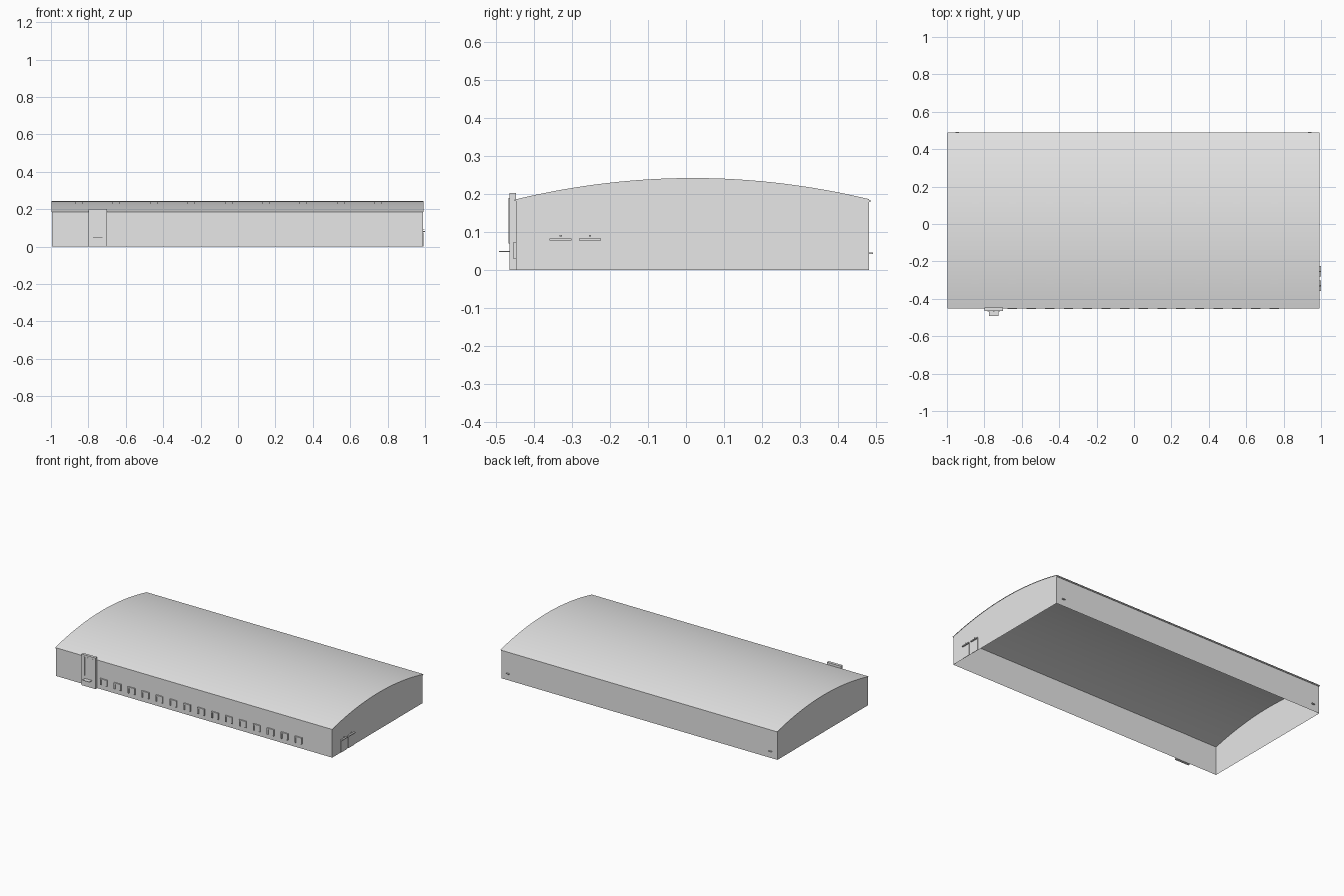
import bpy, bmesh

cube = bpy.data.objects.get("Cube")
if cube:
    bpy.data.objects.remove(cube, do_unlink=True)

grey = bpy.data.materials.new("light grey")
grey.use_nodes = True
grey.diffuse_color = (0.8, 0.8, 0.8, 1)
grey.node_tree.nodes["Principled BSDF"].inputs["Base Color"].default_value = (0.8, 0.8, 0.8, 1)

LEFT, RIGHT = 0.99, -0.995       # end walls
FRONT, BACK = -0.447, 0.482      # long walls
MID, HALF = 0.018, 0.47          # arch centre and half span
EAVE, RISE = 0.185, 0.057


def arch(y):
    return EAVE + RISE * (1 - ((y - MID) / HALF) ** 2)


def steps(a, b, n):
    return [a + (b - a) * i / n for i in range(n + 1)]


def finish(name, bm):
    mesh = bpy.data.meshes.new(name)
    bm.to_mesh(mesh)
    bm.free()
    ob = bpy.data.objects.new(name, mesh)
    mesh.materials.append(grey)
    bpy.context.collection.objects.link(ob)
    return ob


def add_box(bm, x0, x1, y0, y1, z0, z1):
    verts = bmesh.ops.create_cube(bm, size=1)["verts"]
    for v in verts:
        v.co.x = x1 if v.co.x > 0 else x0
        v.co.y = y1 if v.co.y > 0 else y0
        v.co.z = z1 if v.co.z > 0 else z0


def boxes(name, items):
    bm = bmesh.new()
    for item in items:
        add_box(bm, *item)
    return finish(name, bm)


def curved_sheet(bm, x0, x1, y0, y1, n, lift=0.0):
    rows = [[bm.verts.new((x, y, arch(y) + lift)) for x in (x0, x1)] for y in steps(y0, y1, n)]
    for a, b in zip(rows, rows[1:]):
        bm.faces.new((a[0], a[1], b[1], b[0]))


# Hollow hall: arched ends and straight long walls, open below
bm = bmesh.new()
ends = []
for x in (RIGHT, LEFT):
    outline = [(FRONT, 0)] + [(y, arch(y)) for y in steps(FRONT, BACK, 32)] + [(BACK, 0)]
    ring = [bm.verts.new((x, y, z)) for y, z in outline]
    bm.faces.new(ring if x < 0 else ring[::-1])
    ends.append(ring)
a, b = ends
bm.faces.new((a[0], b[0], b[1], a[1]))
bm.faces.new((b[-1], a[-1], a[-2], b[-2]))
bm.normal_update()
finish("hall_walls", bm)

# Smooth curved roof with a slight overhang
bm = bmesh.new()
curved_sheet(bm, -0.998, 0.993, MID - HALF, MID + HALF, 40, 0.001)
roof = finish("roof", bm)
roof.data.shade_smooth()

# Flush roof lights, one row on each slope
bm = bmesh.new()
for i in range(9):
    x = -0.85 + 0.2 * i
    for y0, y1 in ((-0.32, -0.07), (0.106, 0.356)):
        curved_sheet(bm, x - 0.02, x + 0.02, y0, y1, 10, 0.002)
lights = finish("roof_lights", bm)
lights.data.shade_smooth()

# Eave trim along both long walls
boxes("eave_trim", [(RIGHT, LEFT, FRONT - 0.004, FRONT, 0.181, 0.186),
                    (RIGHT, LEFT, BACK, BACK + 0.004, 0.179, 0.184)])

# Row of framed windows along the front
frames, panes = [], []
for i in range(15):
    x = -0.65 + 0.1 * i
    y0, y1 = FRONT - 0.008, FRONT
    for s in (-1, 1):
        frames.append((x + s * 0.021 - 0.004, x + s * 0.021 + 0.004, y0, y1, 0.03, 0.064))
    frames.append((x - 0.025, x + 0.025, y0, y1, 0.064, 0.072))
    panes.append((x - 0.017, x + 0.017, FRONT - 0.002, y1, 0.03, 0.064))
boxes("window_frames", frames)
boxes("window_panes", panes)

# Entrance tower with slim ribs and a canopy
boxes("entrance_tower", [(-0.8, -0.7, -0.465, FRONT, 0, 0.202)])
boxes("tower_ribs", [(x - 0.004, x + 0.004, -0.467, -0.465, 0.07, 0.19)
                     for x in (-0.78, -0.75, -0.72)])
boxes("entrance_canopy", [(-0.775, -0.725, -0.492, -0.465, 0.047, 0.05)])

# Pair of doors with canopies and lamps on the left end
doors, canopies, lamps = [], [], []
for y in (-0.33, -0.253):
    doors.append((LEFT, LEFT + 0.003, y - 0.029, y + 0.029, 0, 0.076))
    canopies.append((LEFT, 1.0, y - 0.029, y + 0.029, 0.077, 0.083))
    lamps.append((LEFT, LEFT + 0.006, y - 0.003, y + 0.003, 0.088, 0.092))
boxes("end_doors", doors)
boxes("door_canopies", canopies)

# Small lamps over the doors and at the back corners
lamps += [(x - 0.01, x + 0.01, BACK, 0.492, 0.042, 0.046) for x in (-0.945, 0.94)]
boxes("wall_lamps", lamps)
